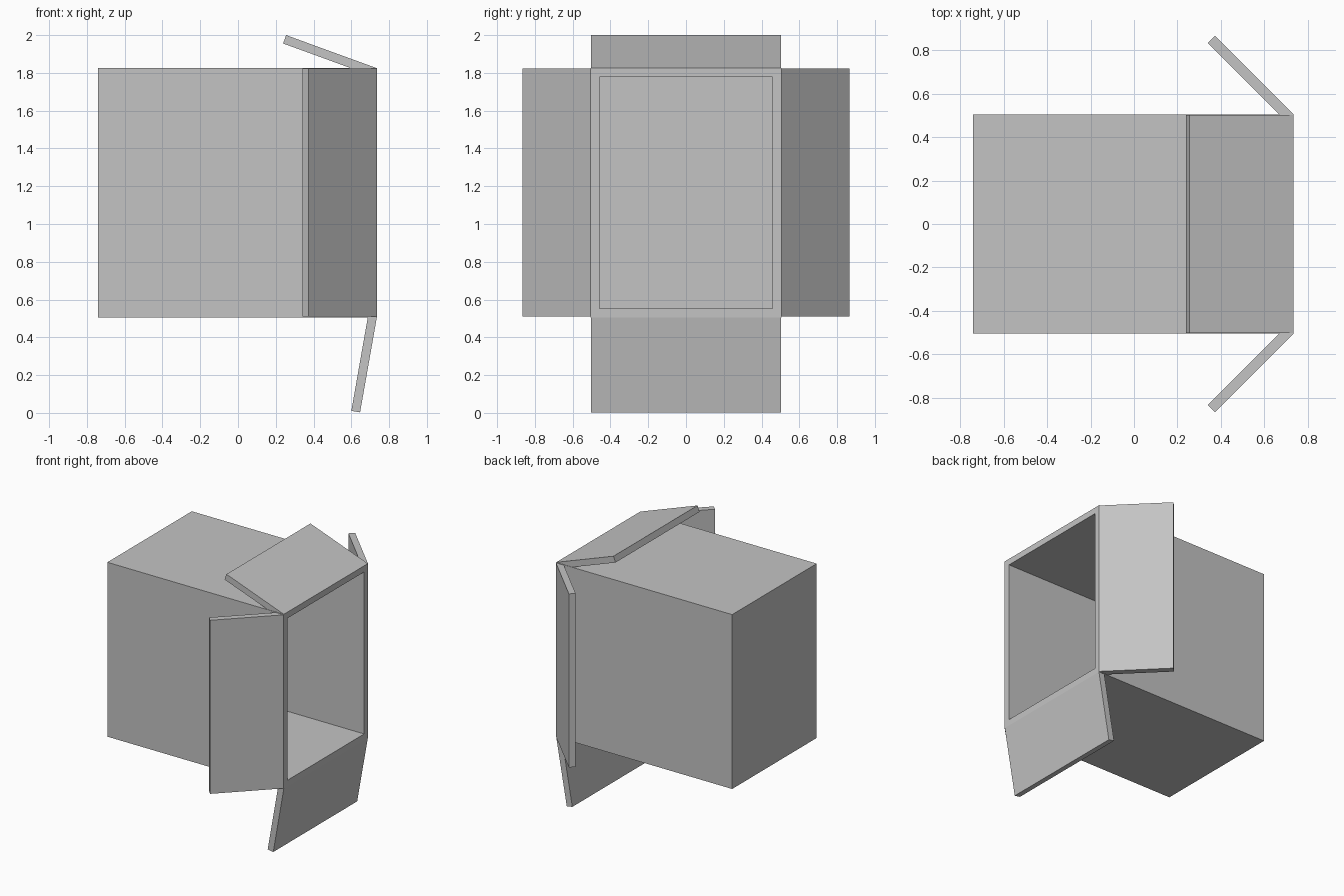
import bpy, bmesh, math
from mathutils import Vector

if "Cube" in bpy.data.objects:
    bpy.data.objects.remove(bpy.data.objects["Cube"])

X0, X1, Y, Z0, Z1 = -0.74, 0.735, 0.505, 0.506, 1.825   # box extents
WALL, FLAP, THICK = 0.047, 0.511, 0.047

grey = bpy.data.materials.new("plain grey")
grey.diffuse_color = (0.55, 0.55, 0.55, 1)
grey.use_nodes = True
grey.node_tree.nodes["Principled BSDF"].inputs["Base Color"].default_value = grey.diffuse_color


def finish(bm, name):
    bmesh.ops.recalc_face_normals(bm, faces=bm.faces)
    me = bpy.data.meshes.new(name)
    bm.to_mesh(me)
    bm.free()
    me.materials.append(grey)
    ob = bpy.data.objects.new(name, me)
    bpy.context.collection.objects.link(ob)
    return ob


# Box body: a cube with its +x face inset and pushed inward to make it hollow
bm = bmesh.new()
bmesh.ops.create_cube(bm, size=1)
for v in bm.verts:
    v.co = Vector((X1 if v.co.x > 0 else X0,
                   Y if v.co.y > 0 else -Y,
                   Z1 if v.co.z > 0 else Z0))
bm.normal_update()
mouth = max(bm.faces, key=lambda f: f.normal.x)
bmesh.ops.inset_region(bm, faces=[mouth], thickness=WALL, use_even_offset=True)
hole = bmesh.ops.extrude_discrete_faces(bm, faces=[mouth])["faces"][0]
bmesh.ops.translate(bm, verts=hole.verts, vec=(X0 + WALL - X1, 0, 0))
finish(bm, "box_body")


# Flap: slab hinged on an edge of the mouth, folded back along the box
def flap(name, hinge, outward, along, half, angle):
    a = math.radians(angle)
    out, back = Vector(outward), Vector((-1, 0, 0))
    d = back * math.cos(a) + out * math.sin(a)       # hinge to free edge
    n = back * math.sin(a) - out * math.cos(a)       # thickness, toward box
    h, w = Vector(hinge), Vector(along) * half
    corners = [h, h + d * FLAP, h + d * FLAP + n * THICK, h + n * THICK]
    bm = bmesh.new()
    face = bm.faces.new([bm.verts.new(c - w) for c in corners])
    new = bmesh.ops.extrude_face_region(bm, geom=[face])["geom"]
    bmesh.ops.translate(bm, vec=2 * w,
                        verts=[e for e in new if isinstance(e, bmesh.types.BMVert)])
    finish(bm, name)


mid, half_z = (Z0 + Z1) / 2, (Z1 - Z0) / 2 - 0.003
flap("top_flap", (X1, 0, Z1), (0, 0, 1), (0, 1, 0), 0.502, 20)
flap("bottom_flap", (X1, 0, Z0), (0, 0, -1), (0, 1, 0), 0.502, 80)
for s, side in ((-1, "front"), (1, "rear")):
    flap(side + "_flap", (X1, s * Y, mid), (0, s, 0), (0, 0, 1), half_z, 45)
